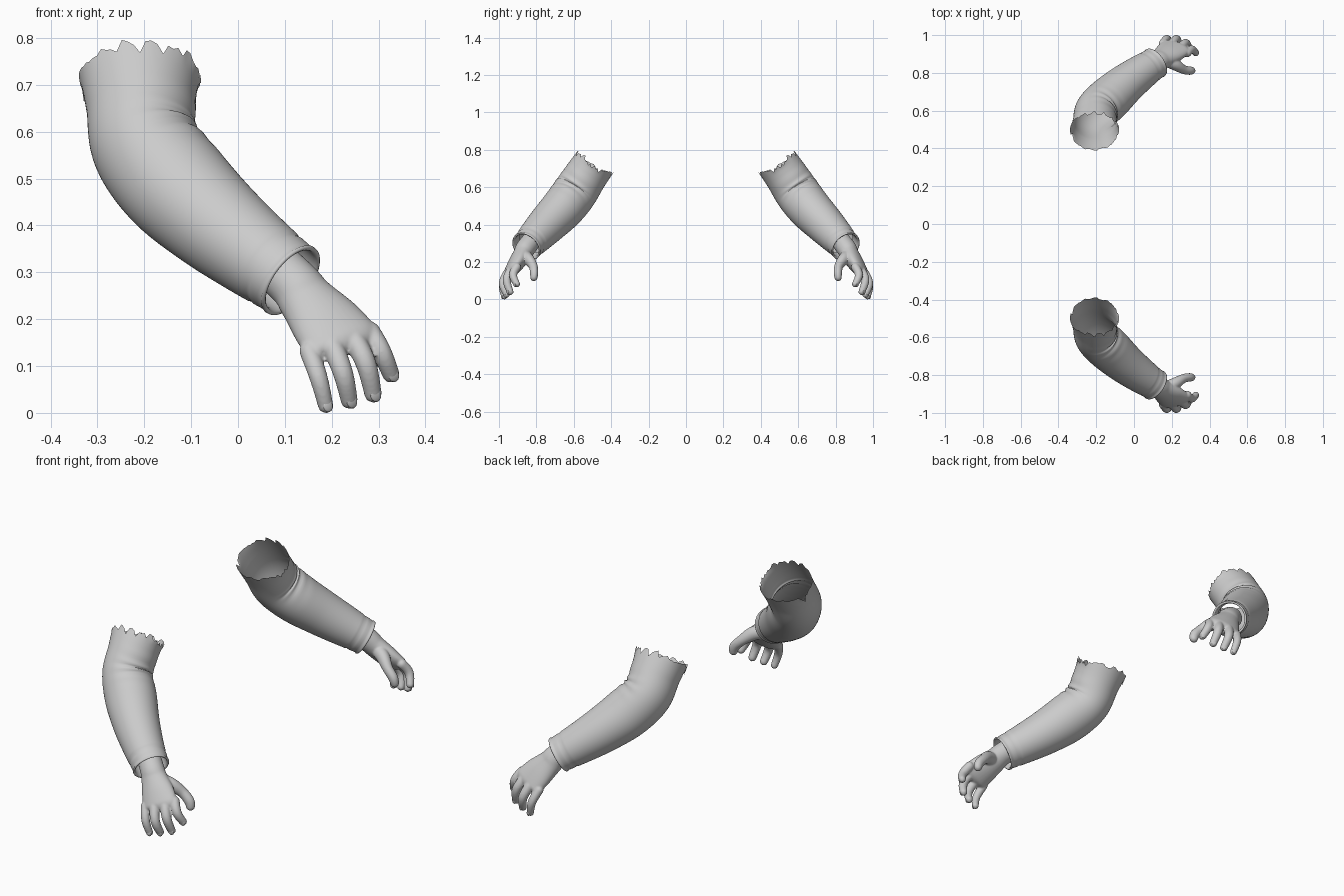
import bpy, bmesh, math, random
from mathutils import Vector

if "Cube" in bpy.data.objects:
    bpy.data.objects.remove(bpy.data.objects["Cube"])

random.seed(4)
grey = bpy.data.materials.new("light grey")
grey.diffuse_color = (0.6, 0.6, 0.6, 1)
grey.use_nodes = True
grey.node_tree.nodes["Principled BSDF"].inputs["Base Color"].default_value = grey.diffuse_color


def resample(stations, steps):
    """Catmull-Rom through (x, y, z, width radius, depth radius)."""
    p = [Vector(s) for s in stations]
    p = [p[0] * 2 - p[1]] + p + [p[-1] * 2 - p[-2]]
    out = []
    for i in range(1, len(p) - 2):
        a, b, c, d = p[i - 1:i + 3]
        for k in range(steps):
            t = k / steps
            out.append(0.5 * (2 * b + (c - a) * t + (2 * a - 5 * b + 4 * c - d) * t * t
                              + (3 * b - a - 3 * c + d) * t ** 3))
    return out + [p[-2]]


def frames(path, hint):
    """Centre, tangent, width and depth axis at each path point."""
    pts = [Vector(q[:3]) for q in path]
    res = []
    for i, c in enumerate(pts):
        t = (pts[min(i + 1, len(pts) - 1)] - pts[max(i - 1, 0)]).normalized()
        u = (hint - t * hint.dot(t)).normalized()
        res.append((c, t, u, t.cross(u)))
    return res


def skin(bm, rings, closed):
    vs = [[bm.verts.new(co) for co in r] for r in rings]
    n = len(vs[0])
    for a, b in zip(vs, vs[1:]):
        for j in range(n):
            k = (j + 1) % n
            bm.faces.new((a[j], a[k], b[k], b[j]))
    if closed:
        bm.faces.new(vs[0][::-1])
        bm.faces.new(vs[-1])


def ring(frame, ru, rv, n):
    c, t, u, v = frame
    return [c + u * ru * math.cos(a) + v * rv * math.sin(a)
            for a in (2 * math.pi * j / n for j in range(n))]


def limb(bm, stations, hint, n=20, steps=10):
    """Closed tube with rounded ends."""
    path = resample(stations, steps)
    fr = frames(path, hint)
    dist = [0]
    for a, b in zip(fr, fr[1:]):
        dist.append(dist[-1] + (b[0] - a[0]).length)
    rings = []
    for q, f, d in zip(path, fr, dist):
        e = min(1, min(d, dist[-1] - d) / q[4])
        k = max(0.12, math.sqrt(1 - (1 - e) ** 2))
        rings.append(ring(f, q[3] * k, q[4] * k, n))
    skin(bm, rings, True)


def finish(bm, name, remesh=False):
    me = bpy.data.meshes.new(name)
    bm.to_mesh(me)
    bm.free()
    me.materials.append(grey)
    for f in me.polygons:
        f.use_smooth = True
    ob = bpy.data.objects.new(name, me)
    bpy.context.collection.objects.link(ob)
    if remesh:
        m = ob.modifiers.new("blend", 'REMESH')
        m.mode = 'VOXEL'
        m.voxel_size = 0.0045
        m.use_smooth_shade = True
        s = ob.modifiers.new("soften", 'SMOOTH')
        s.factor, s.iterations = 0.5, 4
    m = ob.modifiers.new("other side", 'MIRROR')
    m.use_axis = (False, True, False)
    m.use_mirror_merge = False
    return ob


# Sleeve: open bent tube with torn top, elbow creases and rolled cuff
N = 64
sleeve = [(-0.21, -0.485, 0.735, 0.13, 0.112), (-0.207, -0.54, 0.655, 0.117, 0.115),
          (-0.198, -0.597, 0.568, 0.114, 0.12), (-0.135, -0.66, 0.487, 0.119, 0.117),
          (-0.055, -0.732, 0.411, 0.108, 0.107), (0.03, -0.797, 0.343, 0.095, 0.095),
          (0.108, -0.85, 0.286, 0.084, 0.082)]
path = resample(sleeve, 10)
fr = frames(path, Vector((1, 0, 0)))
rings = []
for i, (q, f) in enumerate(zip(path, fr)):
    r = ring(f, q[3], q[4], N)
    for j in range(N):
        a = 2 * math.pi * j / N
        side = max(0, math.cos(a - 0.5)) ** 2
        fold = 0.005 * side * math.sin(i * 1.25 + a) * math.exp(-((i - 20) / 6) ** 2)
        seam = -0.003 if i == 56 else 0
        r[j] += (r[j] - f[0]).normalized() * (fold + seam)
    rings.append(r)

# Torn upper edge
t0 = fr[0][1]
tear = 0
for j in range(N):
    a = 2 * math.pi * j / N
    if j % 2 == 0:
        tear = random.uniform(-0.012, 0.014)
        if random.random() < 0.2:
            tear += 0.025
    else:
        tear = tear * 0.4 + random.uniform(-0.006, 0.006)
    dip = 0.022 * abs(math.cos(a)) ** 3
    for i in range(6):
        rings[i][j] += t0 * (tear + dip) * (1 - i / 6) ** 1.5

# Cuff roll
c, t, u, v = fr[-1]
for along, rad in ((0.004, 0.087), (0.009, 0.086), (0.011, 0.082), (0.008, 0.077),
                   (0.0, 0.075), (-0.03, 0.076), (-0.05, 0.074)):
    rings.append(ring((c + t * along, t, u, v), rad, rad * 0.98, N))
bm = bmesh.new()
skin(bm, rings, False)
finish(bm, "sleeve")

# Hand: wrist and palm, four fingers and thumb blended together
across = Vector((0.15, 0.06, 0.07))
bm = bmesh.new()
limb(bm, [(0.05, -0.805, 0.34, 0.056, 0.05), (0.12, -0.856, 0.275, 0.056, 0.053),
          (0.147, -0.876, 0.24, 0.062, 0.049), (0.188, -0.907, 0.192, 0.078, 0.043),
          (0.222, -0.936, 0.15, 0.083, 0.033), (0.235, -0.95, 0.128, 0.076, 0.026)],
     across, 32)
fingers = [((0.145, -0.945, 0.15), (0.172, -0.981, 0.075), (0.191, -0.968, -0.001), 0.0185),
           ((0.195, -0.945, 0.16), (0.224, -0.979, 0.085), (0.241, -0.952, 0.009), 0.0205),
           ((0.238, -0.925, 0.175), (0.273, -0.958, 0.105), (0.292, -0.934, 0.022), 0.021),
           ((0.270, -0.895, 0.19), (0.306, -0.924, 0.13), (0.333, -0.897, 0.066), 0.0205)]
for a, b, tip, r in fingers:
    limb(bm, [(*a, r * 1.15, r * 1.15), (*b, r * 1.05, r * 1.05), (*tip, r * 0.85, r * 0.8)], across)
limb(bm, [(0.15, -0.875, 0.24, 0.034, 0.034), (0.215, -0.845, 0.217, 0.033, 0.031),
          (0.262, -0.818, 0.18, 0.025, 0.024), (0.298, -0.812, 0.14, 0.024, 0.022),
          (0.307, -0.815, 0.097, 0.018, 0.017)], across)
finish(bm, "hand", True)

# Fingernails: thin domed plates near each fingertip
bm = bmesh.new()
for a, b, tip, r in fingers:
    b, tip = Vector(b), Vector(tip)
    t = (tip - b).normalized()
    u = (across - t * across.dot(t)).normalized()
    v = t.cross(u)
    c = tip - t * r * 0.95 + v * r * 0.72
    new = bmesh.ops.create_uvsphere(bm, u_segments=12, v_segments=8, radius=1)["verts"]
    for w in new:
        x, y, z = w.co
        w.co = c + u * x * r * 0.6 + t * y * r * 0.75 + v * z * 0.004
finish(bm, "fingernails")
